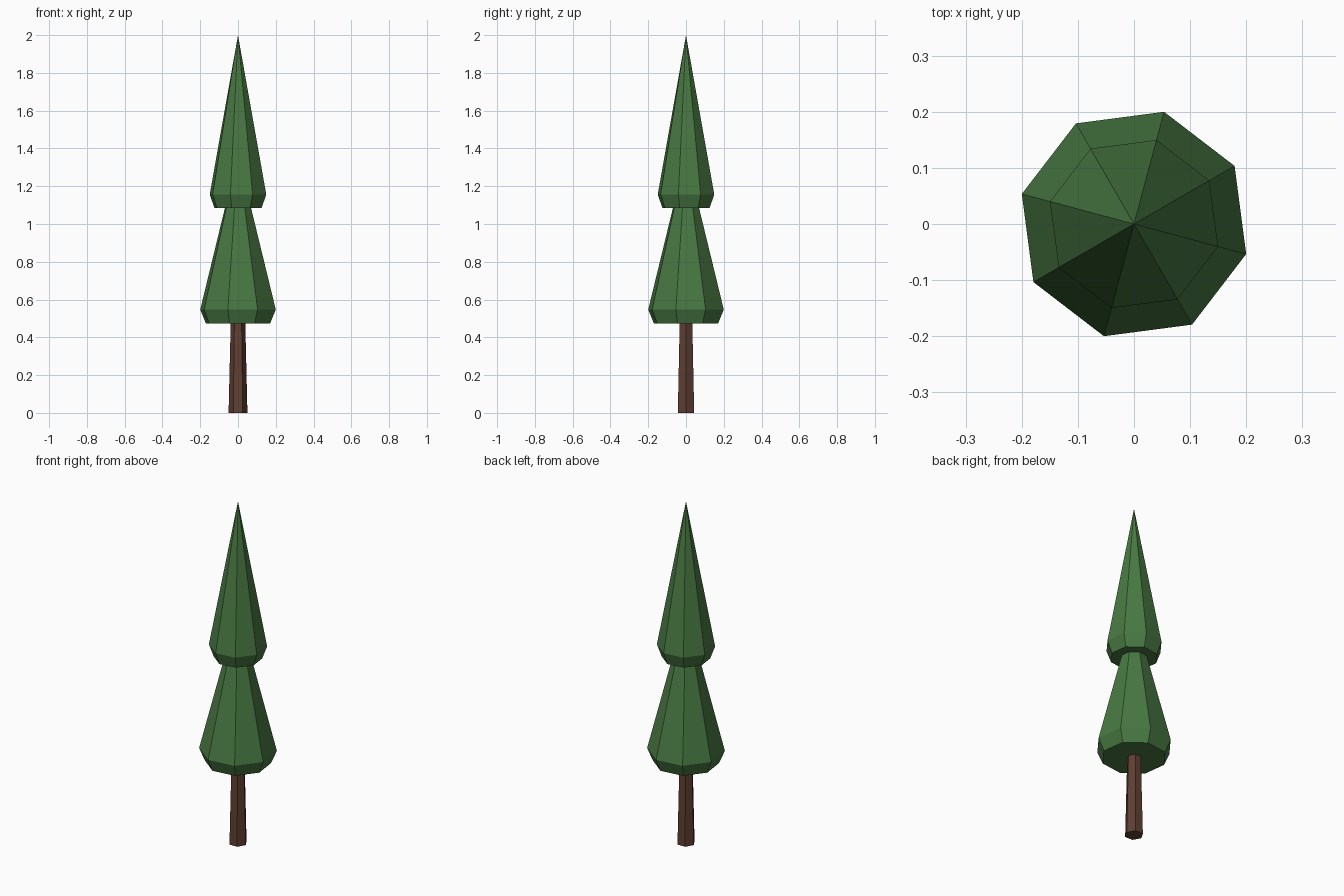
import bpy
import bmesh
from math import sin, cos, radians, tau

cube = bpy.data.objects.get("Cube")
if cube:
    bpy.data.objects.remove(cube, do_unlink=True)


def make_material(name, rgb):
    mat = bpy.data.materials.new(name)
    mat.use_nodes = True
    colour = (*rgb, 1.0)
    mat.diffuse_color = colour
    bsdf = mat.node_tree.nodes["Principled BSDF"]
    bsdf.inputs["Base Color"].default_value = colour
    bsdf.inputs["Roughness"].default_value = 0.9
    return mat


def lathe(name, profile, sides, turn, mat):
    """Flat-sided solid from (radius, z) rings, bottom to top; radius 0 is a tip."""
    bm = bmesh.new()
    rings = []
    for radius, z in profile:
        if radius == 0:
            rings.append([bm.verts.new((0, 0, z))] * sides)
        else:
            angles = [radians(turn) + tau * i / sides for i in range(sides)]
            rings.append([bm.verts.new((radius * cos(a), radius * sin(a), z))
                          for a in angles])
    for low, high in zip(rings, rings[1:]):
        for i in range(sides):
            j = (i + 1) % sides
            corners = [low[i], low[j], high[j], high[i]]
            bm.faces.new(list(dict.fromkeys(corners)))
    # End caps
    bm.faces.new(rings[0][::-1])
    if profile[-1][0] > 0:
        bm.faces.new(rings[-1])
    mesh = bpy.data.meshes.new(name)
    bm.to_mesh(mesh)
    bm.free()
    mesh.materials.append(mat)
    obj = bpy.data.objects.new(name, mesh)
    bpy.context.collection.objects.link(obj)
    return obj


bark = make_material("bark brown", (0.115, 0.05, 0.032))
needles = make_material("needle green", (0.065, 0.19, 0.055))

# Tapered six-sided trunk
lathe("trunk", [(0.05, 0), (0.038, 0.5)], 6, 0, bark)

# Eight-sided foliage tiers, each tucked in at the hem
lathe("lower_foliage", [(0.176, 0.474), (0.207, 0.547), (0, 1.37)], 8, -15, needles)
lathe("upper_foliage", [(0.129, 1.085), (0.155, 1.156), (0, 2)], 8, -15, needles)
